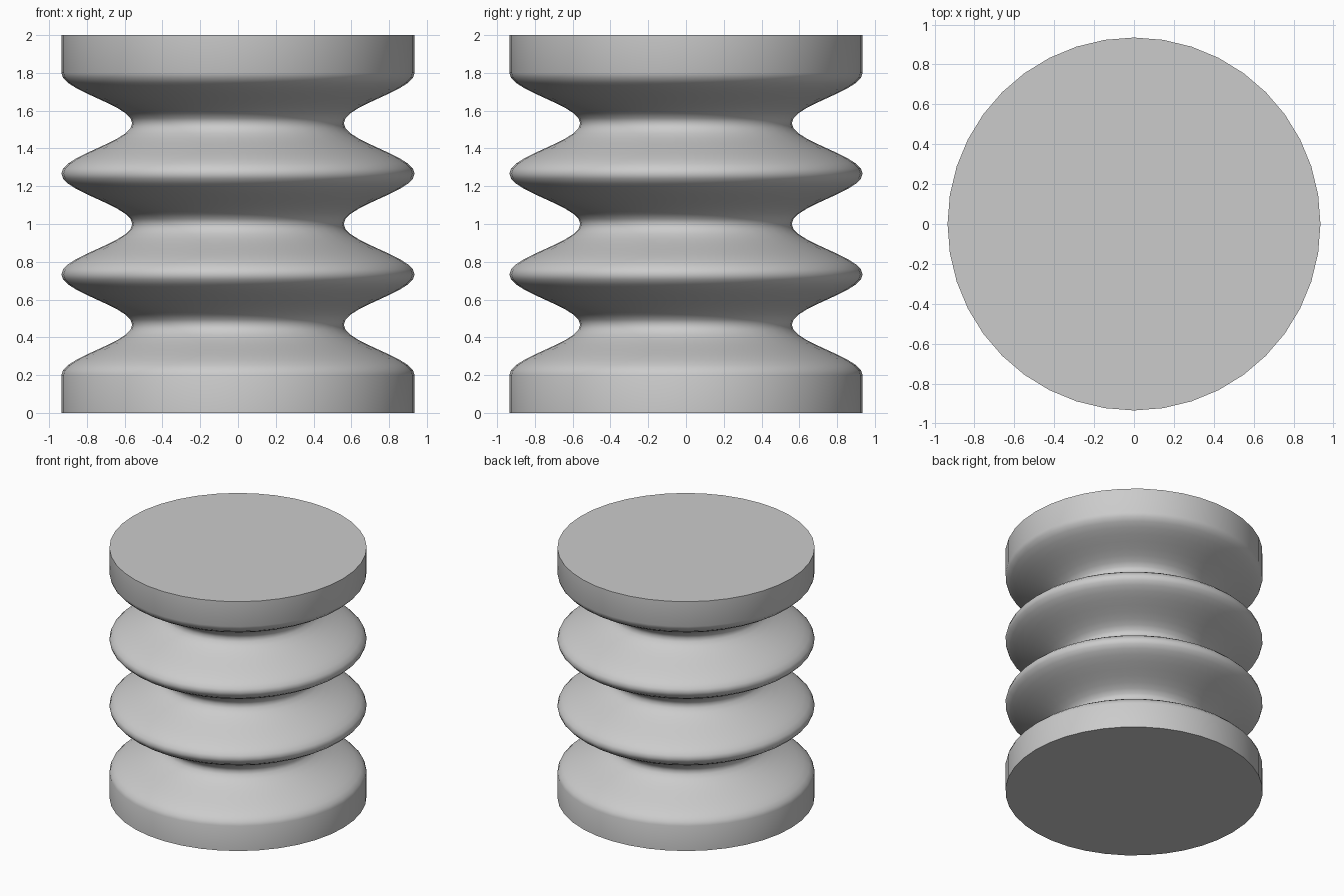
import bpy, bmesh, math

if "Cube" in bpy.data.objects:
    bpy.data.objects.remove(bpy.data.objects["Cube"])

SEGMENTS = 40
R_MAX, R_MIN = 0.935, 0.56
RIM, HEIGHT, WAVES, STEPS = 0.2, 2.0, 3, 20

# Side profile: straight end rims joined by a cosine wave
mid, amp = (R_MAX + R_MIN) / 2, (R_MAX - R_MIN) / 2
n = WAVES * STEPS
profile = [(R_MAX, 0.0)]
for i in range(n + 1):
    t = i / n
    profile.append((mid + amp * math.cos(2 * math.pi * WAVES * t),
                    RIM + t * (HEIGHT - 2 * RIM)))
profile.append((R_MAX, HEIGHT))

# Stack the rings and bridge them into one closed bellows
bm = bmesh.new()
rings = []
for r, z in profile:
    rings.append([bm.verts.new((r * math.cos(2 * math.pi * k / SEGMENTS),
                                r * math.sin(2 * math.pi * k / SEGMENTS), z))
                  for k in range(SEGMENTS)])
for low, high in zip(rings, rings[1:]):
    for k in range(SEGMENTS):
        j = (k + 1) % SEGMENTS
        bm.faces.new((low[k], low[j], high[j], high[k]))

# Flat end caps
bm.faces.new(rings[0][::-1])
bm.faces.new(rings[-1])

mesh = bpy.data.meshes.new("bellows")
bm.to_mesh(mesh)
bm.free()
bellows = bpy.data.objects.new("bellows", mesh)
bpy.context.collection.objects.link(bellows)

# Smooth sides, sharp cap edges
bpy.context.view_layer.objects.active = bellows
bellows.select_set(True)
bpy.ops.object.shade_smooth_by_angle(angle=math.radians(40))
